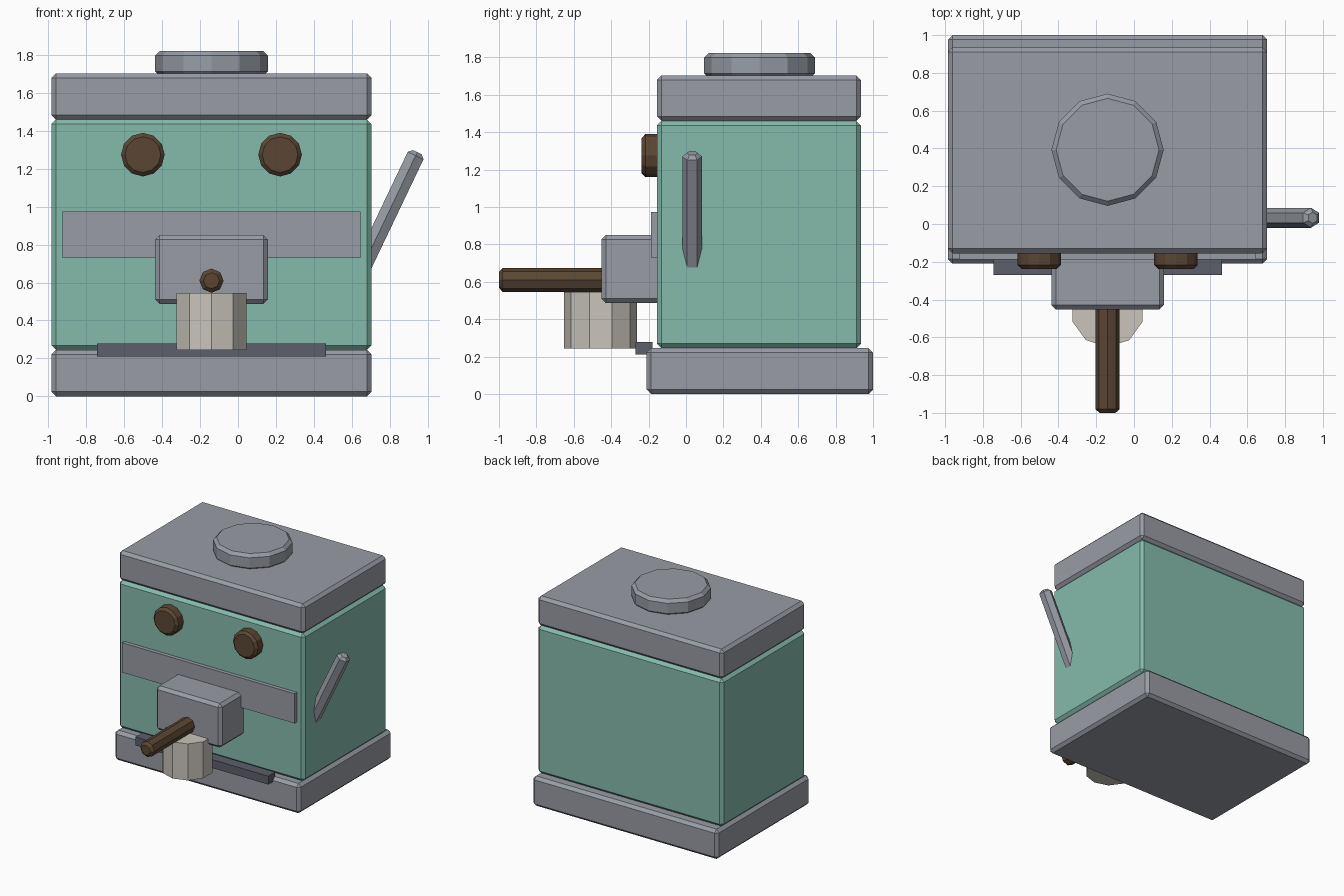
import bpy, bmesh, math
from mathutils import Matrix, Vector

if "Cube" in bpy.data.objects:
    bpy.data.objects.remove(bpy.data.objects["Cube"])

CX = -0.14  # centre line of the machine


def material(name, rgb):
    m = bpy.data.materials.new(name)
    m.diffuse_color = (*rgb, 1)
    m.use_nodes = True
    m.node_tree.nodes["Principled BSDF"].inputs["Base Color"].default_value = m.diffuse_color
    return m


MINT = material("mint_green", (0.235, 0.50, 0.415))
STEEL = material("steel_grey", (0.315, 0.335, 0.375))
DARK = material("dark_grey", (0.107, 0.112, 0.145))
WOOD = material("dark_wood", (0.105, 0.062, 0.034))
CREAM = material("cream", (0.585, 0.555, 0.505))


def finish(name, bm, mat, bevel):
    # bevel only the sharp (about 90 degree) edges
    if bevel:
        edges = [e for e in bm.edges if e.calc_face_angle(0) > math.radians(65)]
        bmesh.ops.bevel(bm, geom=edges, offset=bevel, segments=1,
                        profile=0.5, affect='EDGES')
    bmesh.ops.recalc_face_normals(bm, faces=bm.faces)
    me = bpy.data.meshes.new(name)
    bm.to_mesh(me)
    bm.free()
    me.materials.append(mat)
    ob = bpy.data.objects.new(name, me)
    bpy.context.collection.objects.link(ob)
    return ob


def box(name, x, y, z, mat, bevel=0):
    # x, y, z are (low, high) ranges
    lo, hi = Vector((x[0], y[0], z[0])), Vector((x[1], y[1], z[1]))
    bm = bmesh.new()
    bmesh.ops.create_cube(bm, size=1, matrix=Matrix.Translation((lo + hi) / 2)
                          @ Matrix.Diagonal((*(hi - lo), 1)))
    return finish(name, bm, mat, bevel)


def rod(name, start, end, radius, sides, mat, bevel=0, rot=(0, 'X')):
    # prism between two points; rot = (angle, axis) turning z onto its axis
    start, end = Vector(start), Vector(end)
    bm = bmesh.new()
    bmesh.ops.create_cone(bm, cap_ends=True, segments=sides, radius1=radius,
                          radius2=radius, depth=(end - start).length,
                          matrix=Matrix.Translation((start + end) / 2)
                          @ Matrix.Rotation(math.radians(rot[0]), 4, rot[1]))
    return finish(name, bm, mat, bevel)


W = (CX - 0.845, CX + 0.845)

# Main housing
box("base", W, (-0.21, 1.0), (0, 0.245), STEEL, 0.024)
box("body", W, (-0.155, 0.935), (0.245, 1.46), MINT, 0.024)
box("top_cover", W, (-0.155, 0.935), (1.46, 1.703), STEEL, 0.024)
rod("lid", (CX, 0.393, 1.69), (CX, 0.393, 1.823), 0.297, 12, STEEL, 0.024)

# Front panel, brew head and tray
box("front_strip", (CX - 0.786, CX + 0.786), (-0.187, -0.10), (0.73, 0.974), STEEL)
box("brew_head", (CX - 0.298, CX + 0.298), (-0.453, -0.10), (0.487, 0.85), STEEL, 0.024)
box("drip_tray", (CX - 0.605, CX + 0.605), (-0.27, -0.18), (0.21, 0.279), DARK)

# Dials
for side, sx in (("left", -1), ("right", 1)):
    x = CX + sx * 0.362
    rod(side + "_dial", (x, -0.10, 1.275), (x, -0.237, 1.275), 0.115, 12,
        WOOD, 0.02, (90, 'X'))

# Handle, cup and steam lever
rod("handle", (CX, -0.40, 0.61), (CX, -1.0, 0.61), 0.064, 8, WOOD, 0.02, (90, 'X'))
rod("cup", (CX, -0.457, 0.244), (CX, -0.457, 0.545), 0.195, 10, CREAM)
tilt = math.radians(25.5)
tip = Vector((0.946, 0.033, 1.288))
rod("steam_lever", tip - 0.8 * Vector((math.sin(tilt), 0, math.cos(tilt))), tip,
    0.053, 6, STEEL, 0.02, (25.5, 'Y'))
